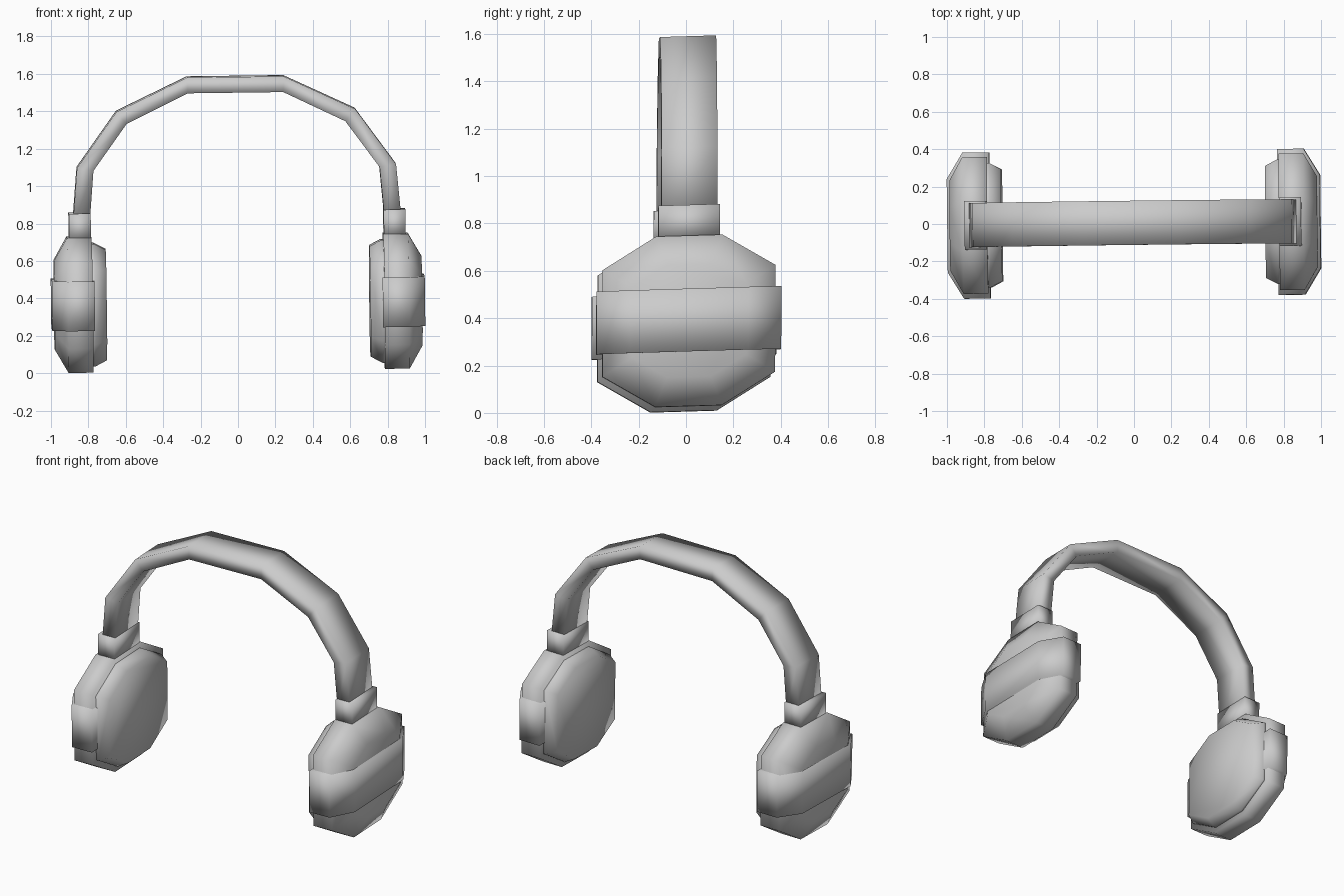
import bpy, bmesh
from mathutils import Matrix

if "Cube" in bpy.data.objects:
    bpy.data.objects.remove(bpy.data.objects["Cube"])

grey = bpy.data.materials.new("soft_grey")
grey.use_nodes = True
COLOUR = (0.6, 0.6, 0.6, 1)
grey.diffuse_color = COLOUR
grey.node_tree.nodes["Principled BSDF"].inputs["Base Color"].default_value = COLOUR

# Slight lean shared by every part
LEAN = Matrix(((1, -0.012, -0.013, 0.005),
               (0.012, 1, 0.004, 0),
               (0.013, 0.03, 1, 0),
               (0, 0, 0, 1)))
CUP_Z = 0.377


def loft(name, rings):
    """Skin a list of equal-length point rings and cap both ends."""
    bm = bmesh.new()
    loops = [[bm.verts.new(p) for p in ring] for ring in rings]
    for a, b in zip(loops, loops[1:]):
        for i in range(len(a)):
            j = (i + 1) % len(a)
            bm.faces.new((a[i], a[j], b[j], b[i]))
    bm.faces.new(loops[0])
    bm.faces.new(loops[-1])
    bm.transform(LEAN)
    bmesh.ops.recalc_face_normals(bm, faces=bm.faces)
    for f in bm.faces:
        f.smooth = True
    mesh = bpy.data.meshes.new(name)
    bm.to_mesh(mesh)
    bm.free()
    mesh.materials.append(grey)
    obj = bpy.data.objects.new(name, mesh)
    bpy.context.collection.objects.link(obj)
    return obj


def octagon(x, scale):
    corner = [(0.14, 0.36), (0.365, 0.225)]
    pts = corner + [(y, -z) for y, z in reversed(corner)]
    pts += [(-y, -z) for y, z in pts]
    return [(x, y * scale, CUP_Z + z * scale) for y, z in pts]


def rect(x0, x1, y, z):
    return [(x0, -y, z), (x1, -y, z), (x1, y, z), (x0, y, z)]


for side, s in (("left", 1), ("right", -1)):
    # Ear cup with a chamfered outer face
    loft(side + "_cup_shell",
         [octagon(s * 0.78, 1), octagon(s * 0.912, 1), octagon(s * 0.983, 0.66)])
    # Ear cushion on the inner face
    loft(side + "_ear_cushion",
         [octagon(s * 0.79, 0.91), octagon(s * 0.768, 0.91), octagon(s * 0.705, 0.82)])
    # Wide strap wrapped round the cup
    half = [(0.77, 0.39), (0.912, 0.39), (0.997, 0.25)]
    outline = half + [(x, -y) for x, y in reversed(half)]
    loft(side + "_cup_strap",
         [[(s * x, y, z) for x, y in outline] for z in (0.247, 0.512)])
    # Connector between cup and headband
    loft(side + "_connector",
         [rect(s * 0.783, s * 0.9, 0.13, z) for z in (0.72, 0.867)])

# Arched headband: outer and inner edge of each section, mirrored
arch = [((0.88, 0.8), (0.79, 0.8)),
        ((0.853, 1.11), (0.765, 1.095)),
        ((0.638, 1.408), (0.585, 1.343)),
        ((0.258, 1.587), (0.255, 1.503))]
arch += [((-a[0], a[1]), (-b[0], b[1])) for a, b in reversed(arch)]
W = 0.118
loft("headband", [[(o[0], -W, o[1]), (o[0], W, o[1]),
                   (i[0], W, i[1]), (i[0], -W, i[1])] for o, i in arch])
